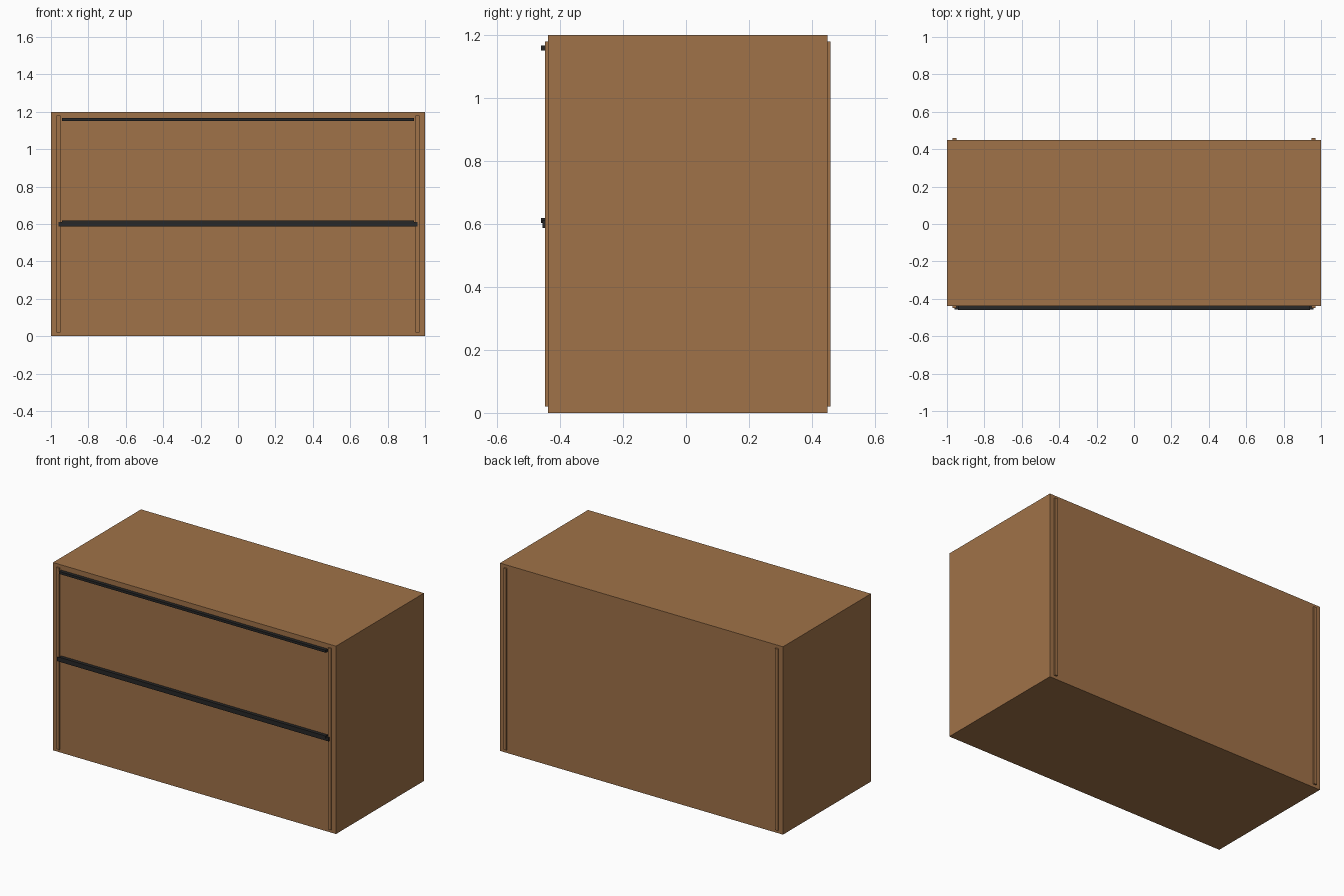
import bpy

if "Cube" in bpy.data.objects:
    bpy.data.objects.remove(bpy.data.objects["Cube"])


def material(name, rgb):
    m = bpy.data.materials.new(name)
    m.diffuse_color = (*rgb, 1)
    m.use_nodes = True
    m.node_tree.nodes["Principled BSDF"].inputs["Base Color"].default_value = m.diffuse_color
    return m


wood = material("wood", (0.35, 0.168, 0.065))
black = material("dark_metal", (0.02, 0.02, 0.02))


def box(name, x, y, z, mat):
    """Box from (min, max) ranges on each axis."""
    bpy.ops.mesh.primitive_cube_add(size=1, location=[sum(r) / 2 for r in (x, y, z)])
    ob = bpy.context.object
    ob.name = name
    ob.scale = [r[1] - r[0] for r in (x, y, z)]
    bpy.ops.object.transform_apply(location=False, rotation=False, scale=True)
    ob.data.materials.append(mat)
    return ob


# Cabinet body
box("cabinet_body", (-1, 1), (-0.439, 0.449), (0, 1.2), wood)

# Drawer side panels, running through the body and standing proud front and back
for side, s in (("left", -1), ("right", 1)):
    box(side + "_side_panel", sorted((s * 0.95, s * 0.97)), (-0.448, 0.459), (0.02, 1.18), wood)

# Dark divider between the drawers, ending just short of the back face
box("drawer_divider", (-0.96, 0.96), (-0.456, 0.4485), (0.587, 0.612), black)

# Long handle bar on each drawer
for name, z in (("lower", 0.611), ("upper", 1.159)):
    box(name + "_handle", (-0.942, 0.942), (-0.461, -0.438), (z - 0.008, z + 0.008), black)
